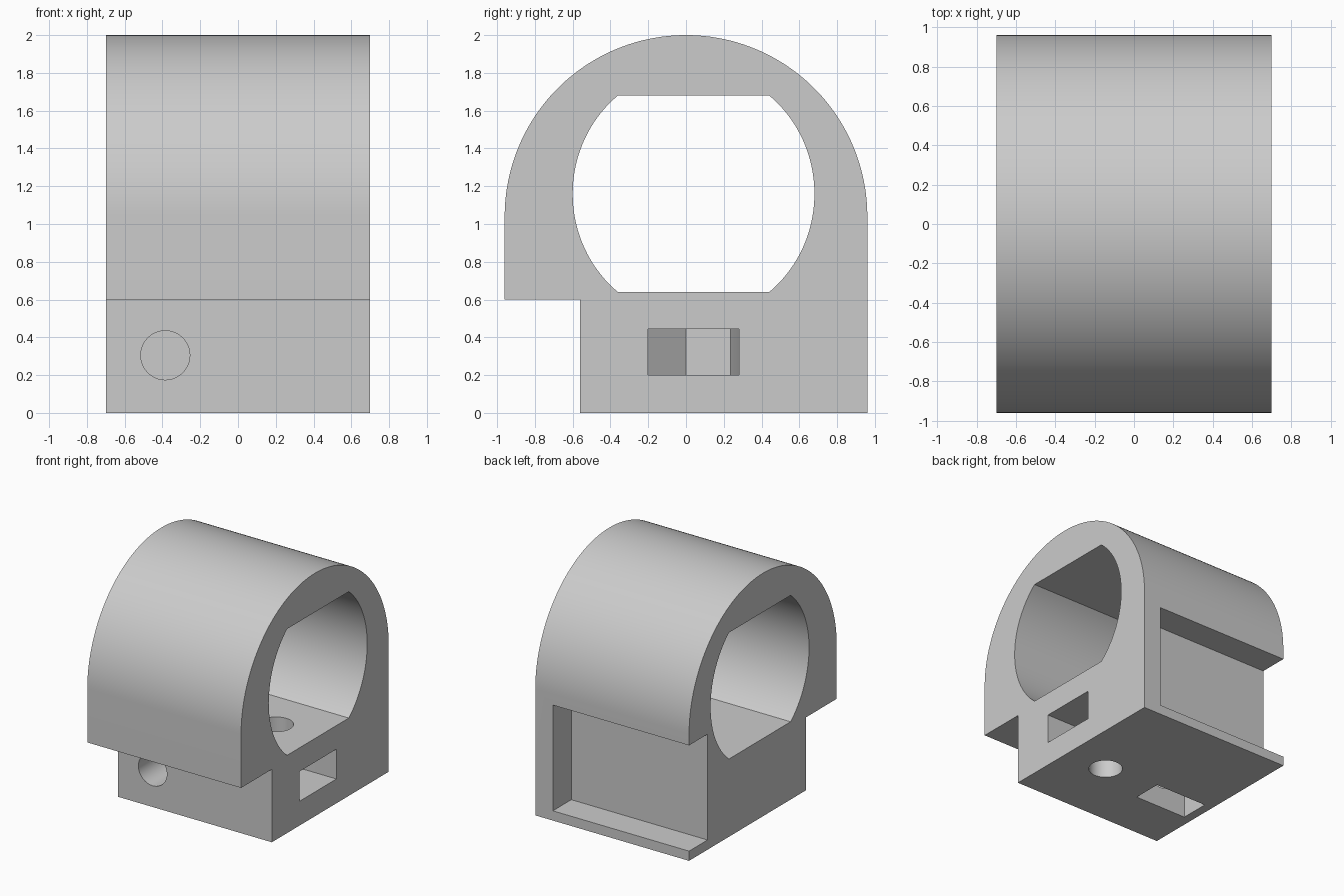
import bpy
import bmesh
from math import pi, cos, sin, asin

old = bpy.data.objects.get("Cube")
if old:
    bpy.data.objects.remove(old, do_unlink=True)

grey = bpy.data.materials.new("light grey")
grey.use_nodes = True
colour = (0.6, 0.6, 0.6, 1)
grey.diffuse_color = colour
grey.node_tree.nodes["Principled BSDF"].inputs["Base Color"].default_value = colour


def arc(cx, cy, rx, ry, start, end, steps):
    """Points along an elliptical arc."""
    angles = [start + (end - start) * i / steps for i in range(steps + 1)]
    return [(cx + rx * cos(a), cy + ry * sin(a)) for a in angles]


def circle(cx, cy, r):
    return arc(cx, cy, r, r, 0, 2 * pi, 48)[:-1]


def prism(name, outline, axis, low, high):
    """Extrude a flat outline along the named axis."""
    place = {"X": lambda a, b, d: (d, a, b),
             "Y": lambda a, b, d: (a, d, b),
             "Z": lambda a, b, d: (a, b, d)}[axis]
    bm = bmesh.new()
    rings = [[bm.verts.new(place(a, b, d)) for a, b in outline] for d in (low, high)]
    for ring in rings:
        bm.faces.new(ring)
    n = len(outline)
    for i in range(n):
        j = (i + 1) % n
        bm.faces.new((rings[0][i], rings[0][j], rings[1][j], rings[1][i]))
    bmesh.ops.recalc_face_normals(bm, faces=bm.faces)
    mesh = bpy.data.meshes.new(name)
    bm.to_mesh(mesh)
    bm.free()
    mesh.materials.append(grey)
    obj = bpy.data.objects.new(name, mesh)
    bpy.context.collection.objects.link(obj)
    return obj


# Round-topped body with a step under the front
body_outline = arc(0, 1.04, 0.96, 0.96, 0, pi, 96)
body_outline += [(-0.96, 0.6), (-0.56, 0.6), (-0.56, 0), (0.96, 0)]
body = prism("clamp_body", body_outline, "X", -0.7, 0.7)

# Main bore with flat top and bottom
flat = asin(0.52 / 0.667)
bore = arc(0.04, 1.16, 0.64, 0.667, -flat, flat, 36)
bore += arc(0.04, 1.16, 0.64, 0.667, pi - flat, pi + flat, 36)

# Nut slot: straight mouth with a slightly turned hexagonal end
slot = [(-0.24, -0.5), (0.24, -0.5), (0.24, -0.09),
        (0.195, 0.159), (-0.04, 0.25), (-0.24, 0.09)]
side_slot = [(0.32 - v, 0.04 + u) for u, v in slot]
base_slot = [(-0.385 + u, 0.305 + v) for u, v in slot]

# Recess in the back, open at one end
recess = [(-0.8, 0.08), (0.54, 0.08), (0.54, 0.95), (-0.8, 0.95)]

cutters = [
    prism("bore_cutter", bore, "X", -0.8, 0.8),
    prism("recess_cutter", recess, "Y", 0.72, 1.1),
    prism("side_slot_cutter", side_slot, "Z", 0.2, 0.445),
    prism("base_slot_cutter", base_slot, "Y", -0.14, 0.105),
    prism("upright_hole_cutter", circle(0.32, 0.04, 0.13), "Z", -0.1, 0.8),
    prism("front_hole_cutter", circle(-0.385, 0.305, 0.13), "Y", -0.7, 0.3),
]

bpy.ops.object.select_all(action="DESELECT")
body.select_set(True)
bpy.context.view_layer.objects.active = body
for cutter in cutters:
    cutter.hide_render = True
    mod = body.modifiers.new(cutter.name, "BOOLEAN")
    mod.operation = "DIFFERENCE"
    mod.solver = "EXACT"
    mod.object = cutter
    bpy.ops.object.modifier_apply(modifier=mod.name)
for cutter in cutters:
    bpy.data.objects.remove(cutter, do_unlink=True)

bpy.ops.object.shade_smooth_by_angle(angle=pi / 9)
